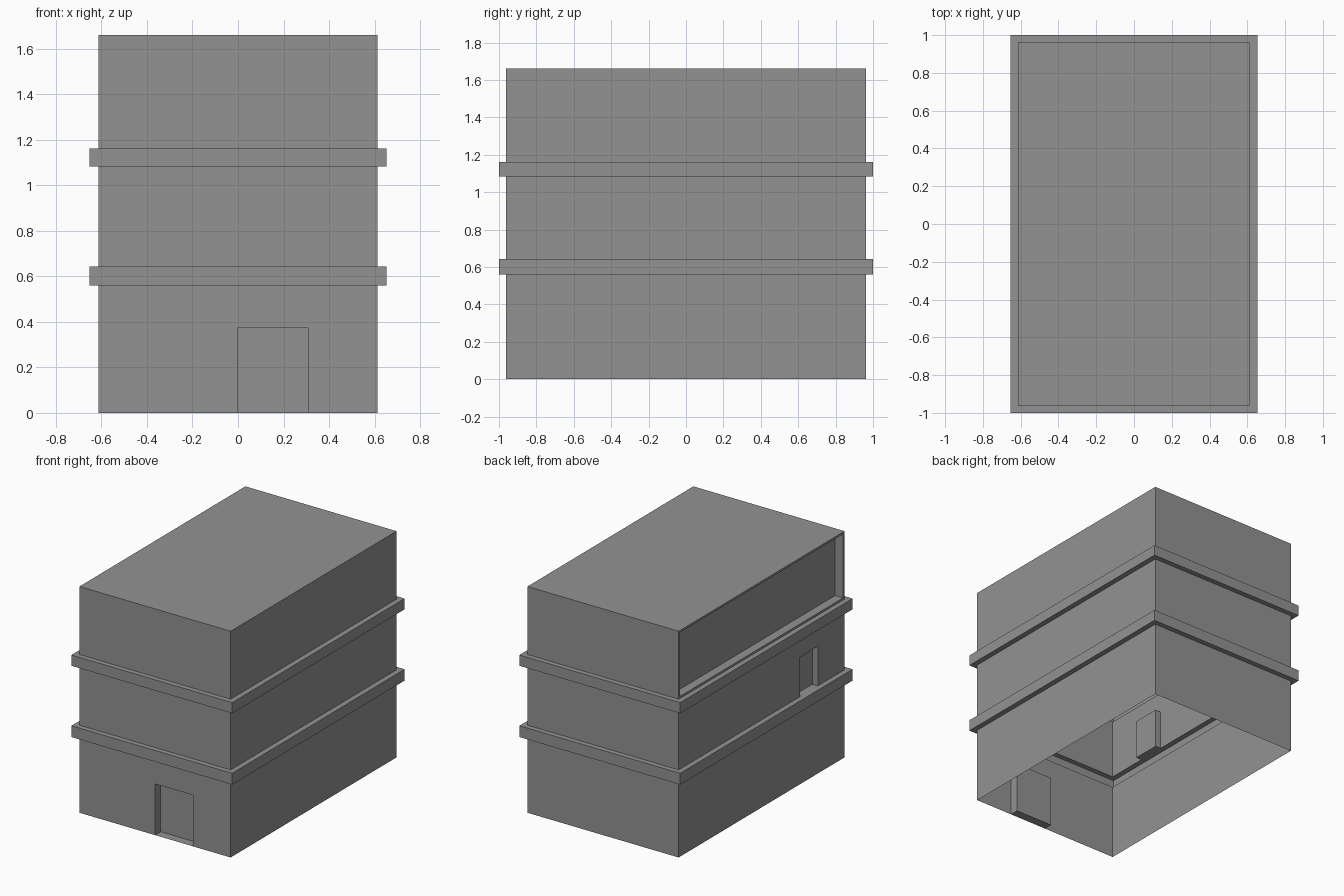
import bpy, bmesh
from mathutils import Vector

if "Cube" in bpy.data.objects:
    bpy.data.objects.remove(bpy.data.objects["Cube"])

WX, WY = 0.614, 0.962      # wall half sizes
BX, BY = 0.653, 1.0        # ledge half sizes
TOP = 1.661

bm = bmesh.new()


def ring(hx, hy, z):
    return [bm.verts.new((x, y, z)) for x, y in
            ((-hx, -hy), (hx, -hy), (hx, hy), (-hx, hy))]


# Hollow shell: walls stepping out at two ledges, open underneath
profile = [(WX, WY, 0), (WX, WY, 0.56), (BX, BY, 0.56), (BX, BY, 0.643),
           (WX, WY, 0.643), (WX, WY, 1.083), (BX, BY, 1.083), (BX, BY, 1.162),
           (WX, WY, 1.162), (WX, WY, TOP)]
rings = [ring(*p) for p in profile]
walls = []                 # walls[level][side], sides: front, right, back, left
for lo, hi in zip(rings, rings[1:]):
    walls.append([bm.faces.new((lo[i], lo[(i + 1) % 4], hi[(i + 1) % 4], hi[i]))
                  for i in range(4)])
bm.faces.new(rings[-1])    # roof


def recess(face, corners, inward):
    """Replace a wall face by a frame around a pocket pushed inward."""
    outer = list(face.verts)
    bm.faces.remove(face)
    rim = [bm.verts.new(c) for c in corners]
    back = [bm.verts.new(Vector(c) + Vector(inward)) for c in corners]
    for a, b in ((outer, rim), (rim, back)):
        for i in range(4):
            j = (i + 1) % 4
            quad = (a[i], a[j], b[j], b[i])
            f = bm.faces.new(quad)
            if f.calc_area() < 1e-6:
                bm.faces.remove(f)
    bm.faces.new(back)


def front_rect(x0, x1, z0, z1):
    return [(x0, -WY, z0), (x1, -WY, z0), (x1, -WY, z1), (x0, -WY, z1)]


def left_rect(y0, y1, z0, z1):
    return [(-WX, y1, z0), (-WX, y0, z0), (-WX, y0, z1), (-WX, y1, z1)]


# Front door, side door on the middle floor, wide bay on the top floor
recess(walls[0][0], front_rect(0, 0.308, 0, 0.376), (0, 0.065, 0))
recess(walls[4][3], left_rect(-0.652, -0.445, 0.643, 0.934), (0.045, 0, 0))
recess(walls[8][3], left_rect(-0.945, 0.945, 1.177, 1.646), (0.065, 0, 0))

mesh = bpy.data.meshes.new("building")
bm.to_mesh(mesh)
bm.free()

# Dark grey plaster
plaster = bpy.data.materials.new("dark_grey_plaster")
plaster.diffuse_color = (0.29, 0.29, 0.29, 1)
plaster.use_nodes = True
plaster.node_tree.nodes["Principled BSDF"].inputs["Base Color"].default_value = plaster.diffuse_color
mesh.materials.append(plaster)

building = bpy.data.objects.new("building_shell", mesh)
bpy.context.collection.objects.link(building)
